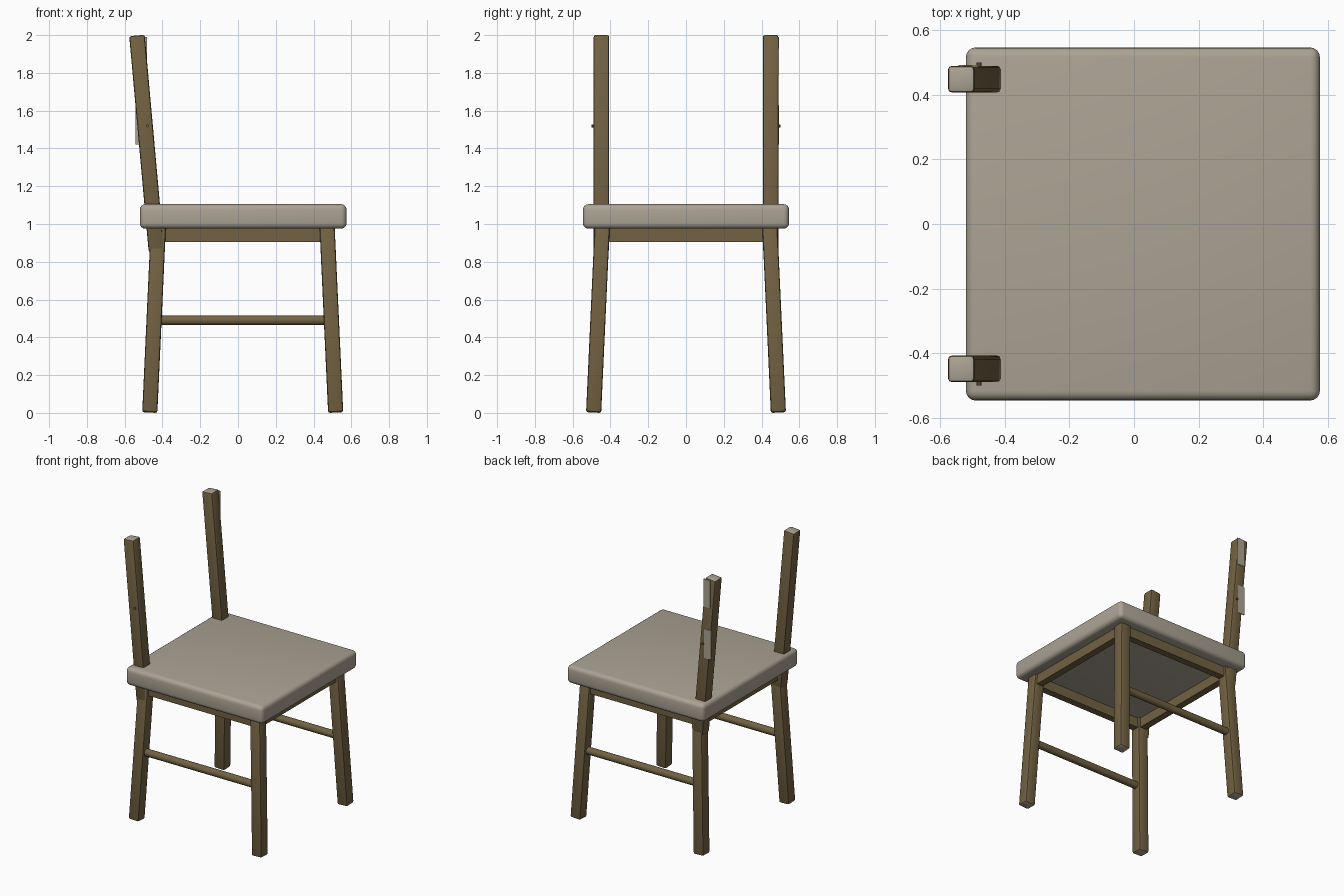
import bpy, bmesh
from mathutils import Vector, Matrix

if "Cube" in bpy.data.objects:
    bpy.data.objects.remove(bpy.data.objects["Cube"])


def material(name, rgb):
    m = bpy.data.materials.new(name)
    m.diffuse_color = (*rgb, 1)
    m.use_nodes = True
    m.node_tree.nodes["Principled BSDF"].inputs["Base Color"].default_value = m.diffuse_color
    return m


WOOD = material("brown wood", (0.17, 0.122, 0.055))
PALE = material("pale grey beige", (0.41, 0.365, 0.295))


def finish(bm, name, mats, angle=0.6):
    me = bpy.data.meshes.new(name)
    bm.to_mesh(me)
    bm.free()
    for m in mats:
        me.materials.append(m)
    ob = bpy.data.objects.new(name, me)
    bpy.context.collection.objects.link(ob)
    bpy.ops.object.select_all(action='DESELECT')
    ob.select_set(True)
    bpy.context.view_layer.objects.active = ob
    bpy.ops.object.shade_smooth_by_angle(angle=angle)
    return ob


def box(name, lo, hi, mat, bevel=0.0, segments=2, angle=0.6):
    lo, hi = Vector(lo), Vector(hi)
    bm = bmesh.new()
    bmesh.ops.create_cube(bm, size=1)
    bmesh.ops.scale(bm, vec=hi - lo, verts=bm.verts)
    bmesh.ops.translate(bm, vec=(lo + hi) / 2, verts=bm.verts)
    if bevel:
        bmesh.ops.bevel(bm, geom=bm.edges[:], offset=bevel, segments=segments,
                        profile=0.5, affect='EDGES')
    return finish(bm, name, [mat], angle)


def beam(name, a, b, width):
    """Square bevelled bar from a to b with pale end grain."""
    a, b = Vector(a), Vector(b)
    d = b - a
    bm = bmesh.new()
    bmesh.ops.create_cube(bm, size=1)
    bmesh.ops.scale(bm, vec=(width, width, d.length), verts=bm.verts)
    bmesh.ops.bevel(bm, geom=bm.edges[:], offset=0.011, segments=2,
                    profile=0.5, affect='EDGES')
    bm.normal_update()
    for f in bm.faces:
        f.material_index = 1 if abs(f.normal.z) > 0.8 else 0
    z = d.normalized()
    y = z.cross(Vector((1, 0, 0))).normalized()
    x = y.cross(z)
    rot = Matrix((x, y, z)).transposed().to_4x4()
    bm.transform(Matrix.Translation((a + b) / 2) @ rot)
    return finish(bm, name, [WOOD, PALE])


def rod(name, a, b, radius, sides):
    a, b = Vector(a), Vector(b)
    d = b - a
    bm = bmesh.new()
    bmesh.ops.create_cone(bm, cap_ends=True, segments=sides, radius1=radius,
                          radius2=radius, depth=d.length)
    bm.transform(Matrix.Translation((a + b) / 2) @ d.to_track_quat('Z', 'Y').to_matrix().to_4x4())
    return finish(bm, name, [WOOD])


CX = 0.025  # middle of the leg frame

# Seat cushion
box("seat", (-0.52, -0.546, 0.975), (0.575, 0.546, 1.105), PALE, 0.03, 4, 0.8)

for s, side in ((-1, "front"), (1, "rear")):
    # Splayed legs
    for t, end in ((-1, "left"), (1, "right")):
        beam(f"{side}_{end}_leg", (CX + t * 0.492, s * 0.489, 0.003),
             (CX + t * 0.446, s * 0.443, 1.0), 0.08)
    # Leaning back posts, reaching just below the seat
    beam(f"{side}_back_post", (-0.432, s * 0.448, 0.855), (-0.535, s * 0.448, 1.998), 0.082)
    # Long apron and round stretcher
    box(f"{side}_apron", (CX - 0.44, s * 0.445 - 0.025, 0.905),
        (CX + 0.44, s * 0.445 + 0.025, 0.985), WOOD)
    rod(f"{side}_stretcher", (CX - 0.465, s * 0.466, 0.49),
        (CX + 0.465, s * 0.466, 0.49), 0.026, 16)
    # Small pin in each post
    rod(f"{side}_pin", (-0.48, s * 0.46, 1.52), (-0.48, s * 0.499, 1.52), 0.008, 10)

# Cross aprons
for t, end in ((-1, "left"), (1, "right")):
    x = CX + t * 0.447
    box(f"{end}_apron", (x - 0.025, -0.44, 0.905), (x + 0.025, 0.44, 0.985), WOOD)

# Thin plates on the outer face of the rear post
box("upper_post_plate", (-0.538, 0.486, 1.79), (-0.483, 0.492, 1.99), PALE)
box("lower_post_plate", (-0.543, 0.486, 1.42), (-0.488, 0.492, 1.63), PALE)
